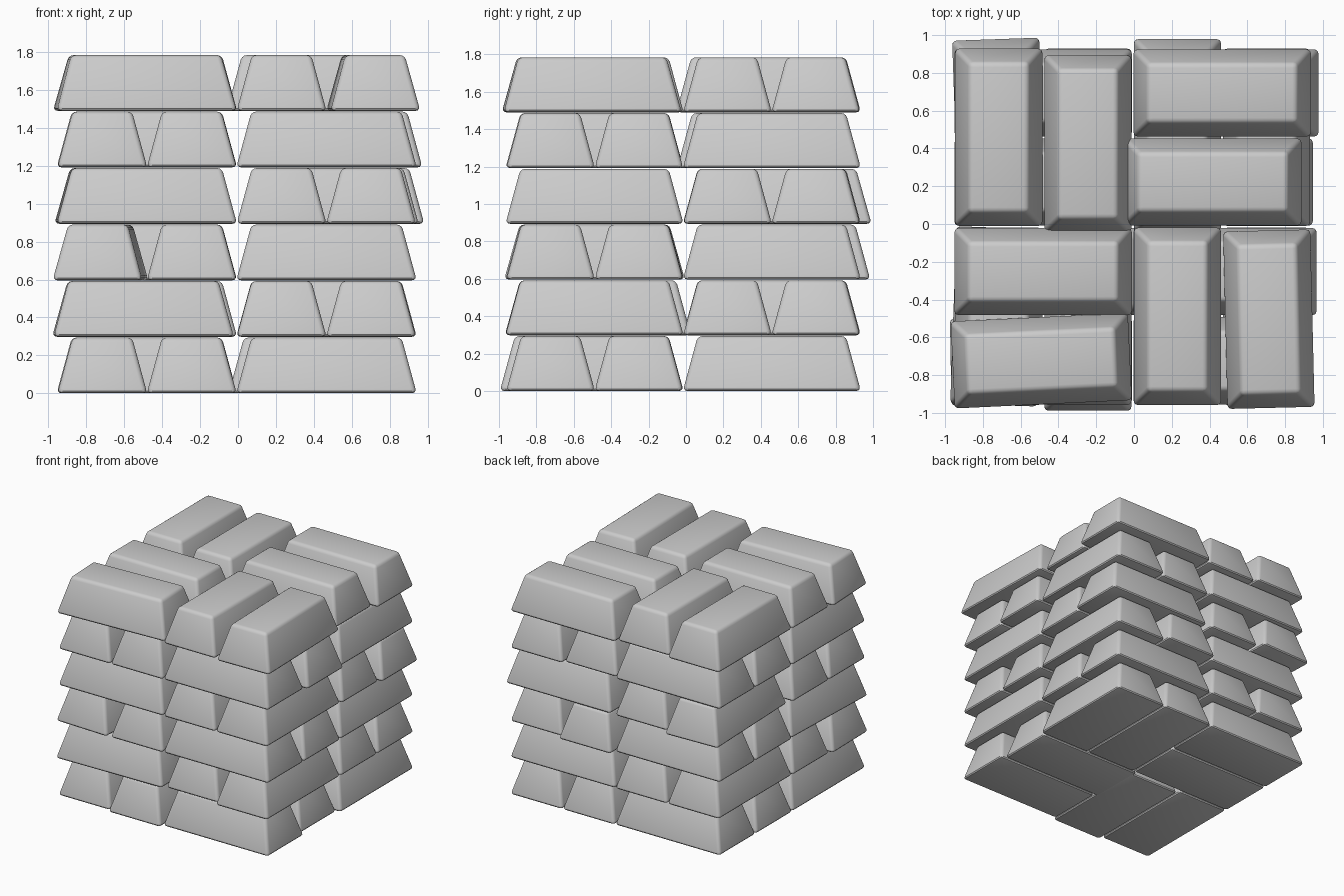
import bpy, bmesh
from math import radians

if "Cube" in bpy.data.objects:
    bpy.data.objects.remove(bpy.data.objects["Cube"])

LENGTH, WIDTH, HEIGHT, TAPER = 0.952, 0.474, 0.294, 0.08
LAYERS, PITCH = 6, 0.298
CX, CY = -0.007, -0.015          # centre of the regular grid
MID, INNER, OUTER = 0.474, 0.237, 0.709


def bar_mesh():
    """Tapered bar with softened edges, long along x, resting on z = 0."""
    bm = bmesh.new()
    bmesh.ops.create_cube(bm, size=1)
    for v in bm.verts:
        top = v.co.z > 0
        inset = TAPER if top else 0
        v.co.x *= LENGTH - 2 * inset
        v.co.y *= WIDTH - 2 * inset
        v.co.z = HEIGHT if top else 0
    bmesh.ops.bevel(bm, geom=bm.edges[:], offset=0.025, offset_type='OFFSET',
                    segments=3, profile=0.5, affect='EDGES')
    bmesh.ops.recalc_face_normals(bm, faces=bm.faces[:])
    mesh = bpy.data.meshes.new("bar")
    bm.to_mesh(mesh)
    bm.free()
    return mesh


# Bars knocked out of line: (layer, x side, y side, slot) -> dx, dy, degrees
NUDGES = {
    (0, 1, -1, 'inner'): (-0.04, 0, 0),
    (0, -1, -1, 'inner'): (0, -0.03, 0),
    (1, -1, -1, 'outer'): (-0.02, 0, 1),
    (1, 1, -1, 'inner'): (0, 0.04, 0),
    (2, -1, -1, 'outer'): (-0.01, 0, -2),
    (2, 1, 1, 'inner'): (0, 0.05, 0),
    (3, -1, 1, 'outer'): (0, 0.05, 2),
    (3, 1, 1, 'outer'): (0.04, 0, 0),
    (3, 1, 1, 'inner'): (0.01, 0, 0),
    (4, 1, -1, 'inner'): (0.03, 0, 0),
    (4, 1, 1, 'inner'): (0, -0.03, 0),
    (5, -1, -1, 'outer'): (-0.01, 0, 2.7),
    (5, 1, -1, 'outer'): (0.012, -0.015, 1.4),
    (5, 1, 1, 'inner'): (-0.05, 0, 0),
    (5, -1, 1, 'inner'): (0, -0.035, 0),
}

mesh = bar_mesh()

# Each layer has four pairs of bars, turned a quarter from pair to pair
for layer in range(LAYERS):
    for sx in (-1, 1):
        for sy in (-1, 1):
            along_x = (sx * sy > 0) == (layer % 2 == 1)
            for slot, offset in (('inner', INNER), ('outer', OUTER)):
                dx, dy, deg = NUDGES.get((layer, sx, sy, slot), (0, 0, 0))
                x = CX + sx * (MID if along_x else offset) + dx
                y = CY + sy * (offset if along_x else MID) + dy
                bar = bpy.data.objects.new(f"bar_layer_{layer + 1}_{slot}", mesh)
                bar.location = (x, y, layer * PITCH)
                bar.rotation_euler.z = radians(deg + (0 if along_x else 90))
                bpy.context.collection.objects.link(bar)
                bar.select_set(True)
                bpy.context.view_layer.objects.active = bar

bpy.ops.object.shade_smooth_by_angle(angle=radians(35))
